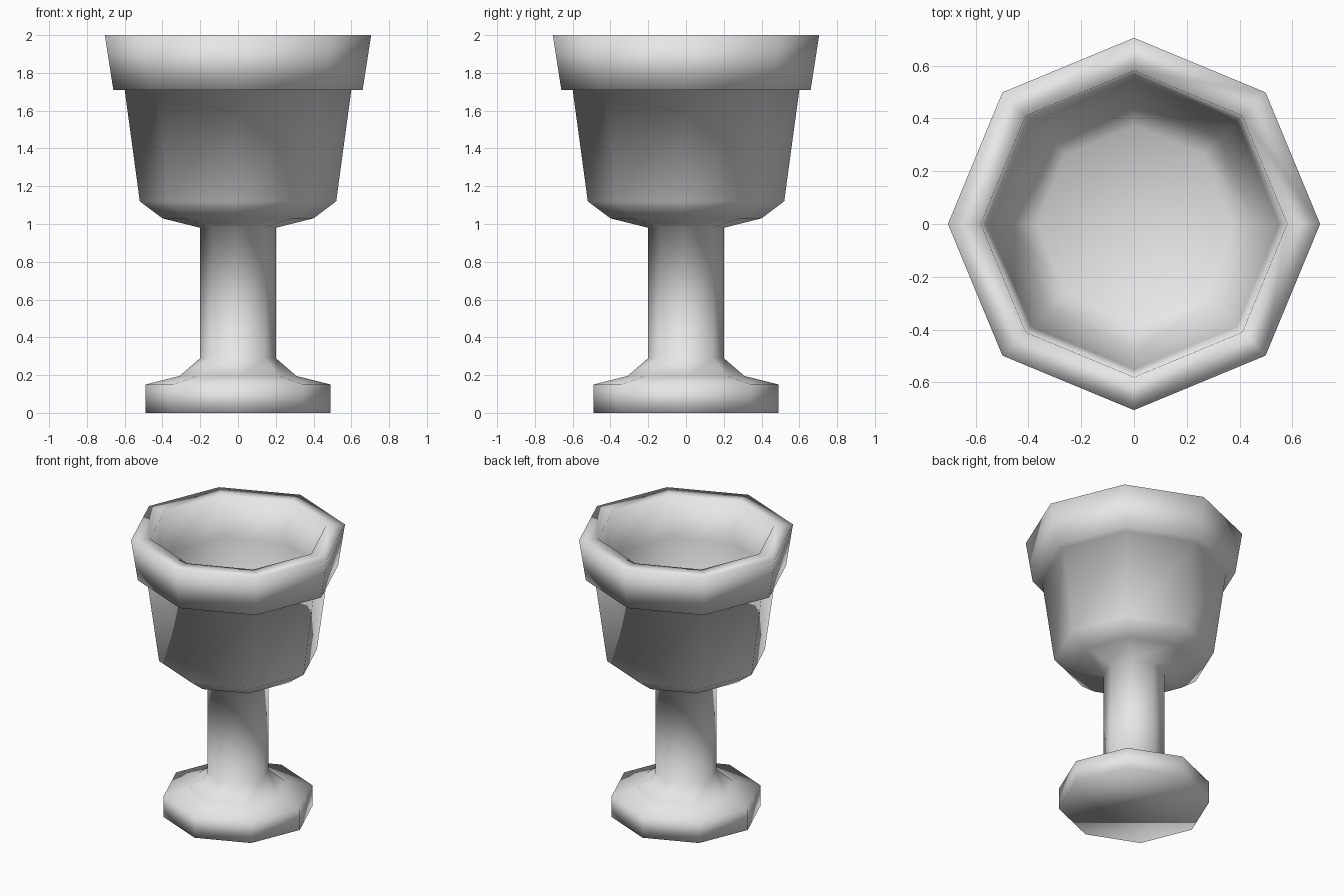
import bpy
import bmesh
from math import cos, sin, tau

cube = bpy.data.objects.get("Cube")
if cube:
    bpy.data.objects.remove(cube, do_unlink=True)

SIDES = 8

# Cross-section (radius, height), from the underside, up the outside, then down into the cup
foot = [(0.49, 0), (0.49, 0.15), (0.31, 0.195)]
stem = [(0.2, 0.29), (0.2, 0.98)]
bowl = [(0.4, 1.03), (0.52, 1.12), (0.6, 1.71)]
rim = [(0.66, 1.71), (0.705, 2.0), (0.58, 2.0)]
inside = [(0.55, 1.71), (0.46, 1.17), (0.37, 1.1)]
profile = foot + stem + bowl + rim + inside

# Plain grey material
grey = bpy.data.materials.new("plain_grey")
colour = (0.8, 0.8, 0.8, 1)
grey.use_nodes = True
grey.diffuse_color = colour
for node in grey.node_tree.nodes:
    if node.type == "BSDF_PRINCIPLED":
        node.inputs["Base Color"].default_value = colour

# Octagonal rings joined into one continuous, smoothly shaded skin
bm = bmesh.new()
rings = [
    [bm.verts.new((r * cos(tau * i / SIDES), r * sin(tau * i / SIDES), z))
     for i in range(SIDES)]
    for r, z in profile
]
for lower, upper in zip(rings, rings[1:]):
    for i in range(SIDES):
        j = (i + 1) % SIDES
        bm.faces.new((lower[i], lower[j], upper[j], upper[i]))

# Underside of the foot and floor of the cup
bm.faces.new(rings[0][::-1])
bm.faces.new(rings[-1])
bmesh.ops.recalc_face_normals(bm, faces=bm.faces)
for face in bm.faces:
    face.smooth = True

mesh = bpy.data.meshes.new("goblet")
bm.to_mesh(mesh)
bm.free()
mesh.materials.append(grey)
goblet = bpy.data.objects.new("goblet", mesh)
bpy.context.collection.objects.link(goblet)
